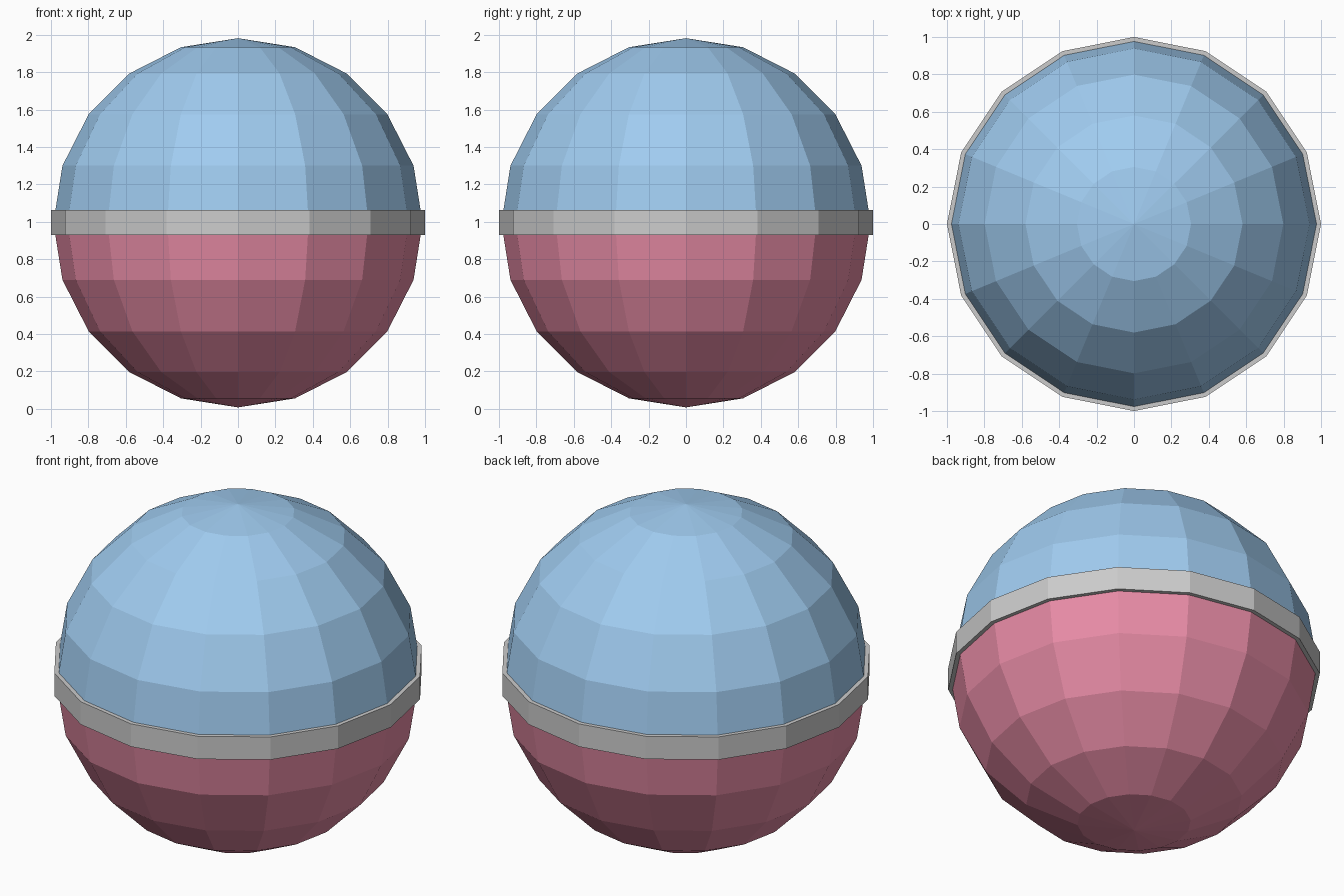
import bpy
import bmesh
from math import sin, cos, pi

if "Cube" in bpy.data.objects:
    bpy.data.objects.remove(bpy.data.objects["Cube"])

SIDES = 16
RINGS = 10
RADIUS = 0.987
CENTRE = 0.9945


def lathe(name, profile, closed=False, color=None):
    """Revolve (radius, z) points around z with flat faces."""
    bm = bmesh.new()
    rows = []
    for r, z in profile:
        if r < 1e-5:
            rows.append([bm.verts.new((0, 0, z))] * SIDES)
        else:
            rows.append([bm.verts.new((r * cos(2 * pi * i / SIDES),
                                       r * sin(2 * pi * i / SIDES), z))
                         for i in range(SIDES)])
    pairs = list(zip(rows, rows[1:]))
    if closed:
        pairs.append((rows[-1], rows[0]))
    for a, b in pairs:
        for i in range(SIDES):
            j = (i + 1) % SIDES
            bm.faces.new(dict.fromkeys((a[i], a[j], b[j], b[i])))
    bmesh.ops.recalc_face_normals(bm, faces=bm.faces)
    mesh = bpy.data.meshes.new(name)
    bm.to_mesh(mesh)
    bm.free()
    obj = bpy.data.objects.new(name, mesh)
    bpy.context.collection.objects.link(obj)
    if color:
        mat = bpy.data.materials.new(name + "_paint")
        mat.diffuse_color = (*color, 1)
        mat.use_nodes = True
        mat.node_tree.nodes["Principled BSDF"].inputs["Base Color"].default_value = mat.diffuse_color
        mesh.materials.append(mat)
    return obj


def arc(first, last):
    """Sphere profile between two ring numbers, counted from the bottom."""
    return [(RADIUS * sin(pi * k / RINGS), CENTRE - RADIUS * cos(pi * k / RINGS))
            for k in range(first, last + 1)]


# Two half shells meeting behind the band
lathe("lower_half", arc(0, RINGS // 2), color=(0.80, 0.26, 0.38))
lathe("upper_half", arc(RINGS // 2, RINGS), color=(0.35, 0.60, 0.87))

# Grey band around the middle
lathe("middle_band", [(0.97, 0.928), (1.0, 0.928), (1.0, 1.063), (0.97, 1.063)],
      closed=True)
